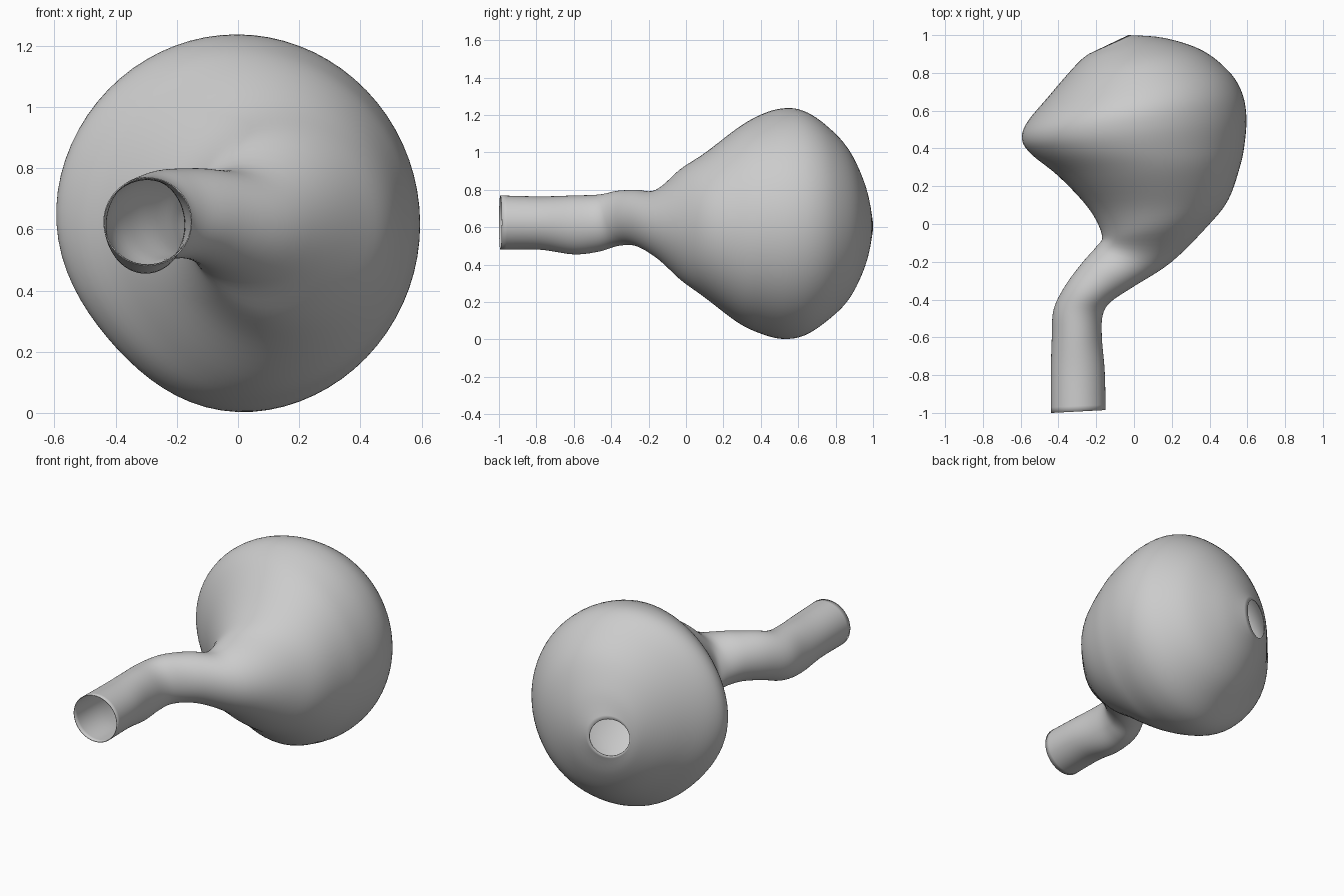
import bpy
import bmesh
import math
from mathutils import Vector

SIDES = 72   # points around each ring
STEPS = 5    # rings between two neighbouring sections

cube = bpy.data.objects.get("Cube")
if cube:
    bpy.data.objects.remove(cube, do_unlink=True)


def make_material(name, color):
    material = bpy.data.materials.new(name)
    material.diffuse_color = color
    material.use_nodes = True
    shader = material.node_tree.nodes["Principled BSDF"]
    shader.inputs["Base Color"].default_value = color
    return material


def spline(points, index, t):
    """Smooth value between points[index] and its successor."""
    last = len(points) - 1
    before, start = points[max(index - 1, 0)], points[index]
    end, after = points[index + 1], points[min(index + 2, last)]
    slope_in, slope_out = (end - before) / 2, (after - start) / 2
    return (start * (2 * t**3 - 3 * t**2 + 1) + slope_in * (t**3 - 2 * t**2 + t)
            + end * (3 * t**2 - 2 * t**3) + slope_out * (t**3 - t**2))


def resample(points):
    rows = [spline(points, i, s / STEPS)
            for i in range(len(points) - 1) for s in range(STEPS)]
    return rows + [points[-1]]


def ring_points(section):
    """Upright oval between a left point, a right point, a floor and a top."""
    left_x, left_y, right_x, right_y, low, high = section
    center = Vector((left_x + right_x, left_y + right_y, low + high)) / 2
    across = Vector((right_x - left_x, right_y - left_y, 0)) / 2
    upward = Vector((0, 0, (high - low) / 2))
    bulb_amount = min(across.length / 0.6, 1) ** 2
    for k in range(SIDES):
        angle = math.tau * k / SIDES
        # the bulb is a little flattened on its lower right-hand side
        toward = max(0, math.cos(angle - math.radians(222)))
        size = 1 - 0.07 * bulb_amount * toward ** 6
        yield center + size * (across * math.cos(angle) + upward * math.sin(angle))


def loft(name, sections, material):
    bm = bmesh.new()
    rings = [[bm.verts.new(p) for p in ring_points(row)] for row in resample(sections)]
    for a, b in zip(rings, rings[1:]):
        for k in range(SIDES):
            n = (k + 1) % SIDES
            bm.faces.new((a[k], a[n], b[n], b[k])).smooth = True
    mesh = bpy.data.meshes.new(name)
    bmesh.ops.recalc_face_normals(bm, faces=bm.faces)
    bm.to_mesh(mesh)
    bm.free()
    mesh.materials.append(material)
    obj = bpy.data.objects.new(name, mesh)
    bpy.context.collection.objects.link(obj)
    return obj


# open stem: left x, left y, right x, right y, low z, high z
stem = [
    (-.44, -1, -.15, -.985, .48, .77),
    (-.44, -.78, -.155, -.78, .48, .765),
    (-.435, -.6, -.17, -.6, .455, .77),
    (-.425, -.45, -.165, -.48, .47, .775),
    (-.36, -.32, -.12, -.41, .5, .795),
    (-.27, -.2, 0, -.33, .5, .8),
]
# neck flaring into the bulb
neck = [
    (-.2, -.12, .2, -.2, .44, .8),
    (-.17, -.06, .4, 0, .32, .91),
    (-.24, .08, .5, .13, .22, 1),
    (-.4, .25, .56, .3, .09, 1.13),
]
# bulb closing toward the small round opening at the back
bulb = [
    (-.55, .37, .585, .42, .03, 1.2),
    (-.6, .45, .595, .57, 0, 1.235),
    (-.57, .54, .57, .7, .015, 1.225),
    (-.46, .67, .5, .81, .09, 1.15),
    (-.36, .785, .36, .92, .2, 1.03),
    (-.285, .865, .16, .985, .35, .87),
    (-.24, .9, -.03, 1, .49, .72),
]

gray = make_material("plain gray", (.6, .6, .6, 1))
vessel = loft("hollow_bulb_with_stem", [Vector(s) for s in stem + neck + bulb], gray)

# thin wall, growing inward
wall = vessel.modifiers.new("thin wall", 'SOLIDIFY')
wall.thickness = .004
wall.offset = -1
